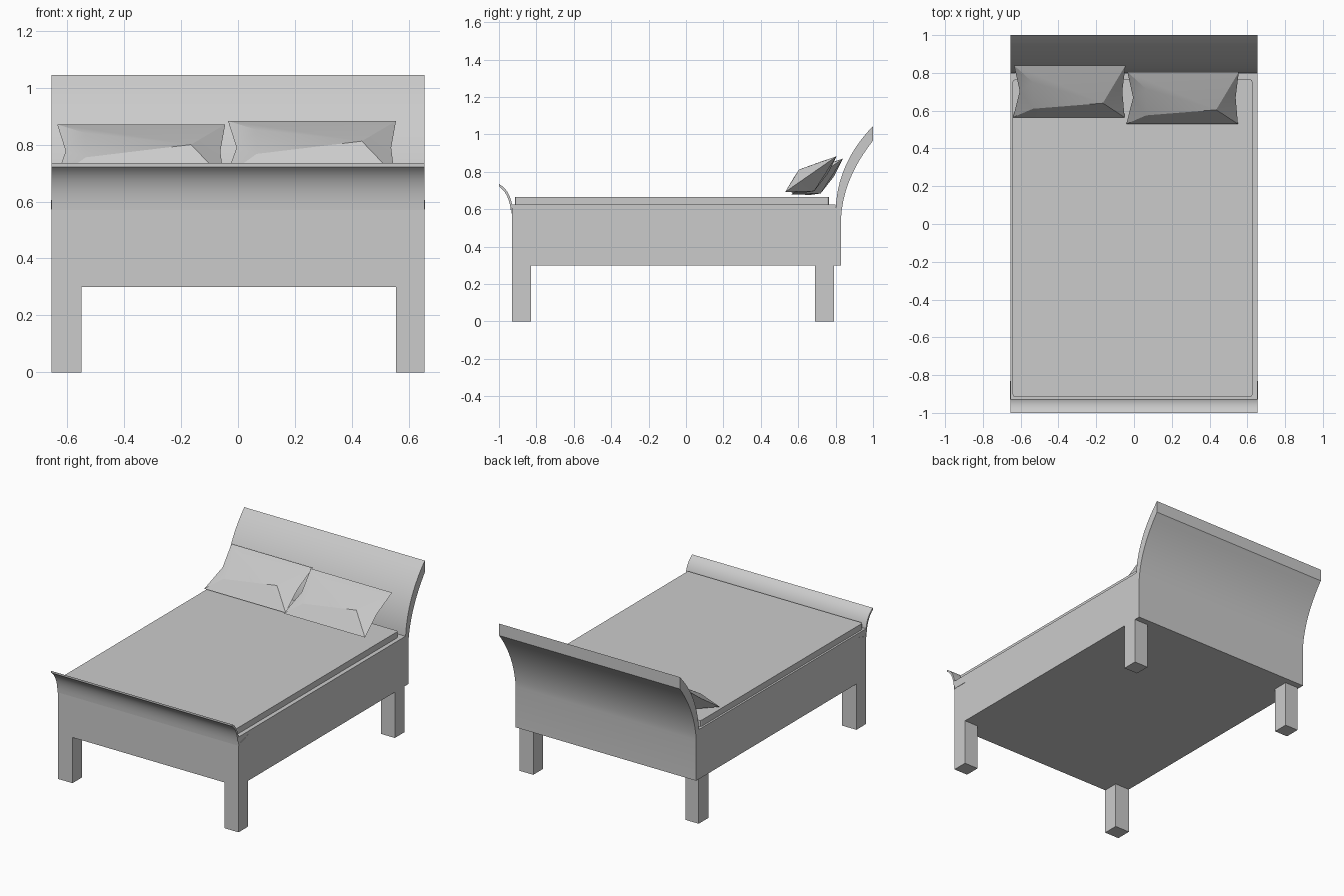
import bpy, bmesh, math
from mathutils import Vector

if "Cube" in bpy.data.objects:
    bpy.data.objects.remove(bpy.data.objects["Cube"], do_unlink=True)

grey = bpy.data.materials.new("plain light grey")
grey.use_nodes = True
COLOUR = (0.6, 0.6, 0.6, 1)
grey.diffuse_color = COLOUR
next(n for n in grey.node_tree.nodes
     if n.type == 'BSDF_PRINCIPLED').inputs["Base Color"].default_value = COLOUR

HALF = 0.655


def finish(name, bm, smooth=None):
    bmesh.ops.recalc_face_normals(bm, faces=bm.faces)
    mesh = bpy.data.meshes.new(name)
    bm.to_mesh(mesh)
    bm.free()
    mesh.materials.append(grey)
    ob = bpy.data.objects.new(name, mesh)
    bpy.context.collection.objects.link(ob)
    if smooth:
        bpy.ops.object.select_all(action='DESELECT')
        ob.select_set(True)
        bpy.context.view_layer.objects.active = ob
        bpy.ops.object.shade_smooth_by_angle(angle=math.radians(smooth))
    return ob


def box(name, x, y, z, corner=0):
    bm = bmesh.new()
    bmesh.ops.create_cube(bm, size=1)
    for v in bm.verts:
        v.co = [r[0] + (c + 0.5) * (r[1] - r[0]) for c, r in zip(v.co, (x, y, z))]
    if corner:
        upright = [e for e in bm.edges
                   if abs(e.verts[0].co.z - e.verts[1].co.z) > 0.01]
        bmesh.ops.bevel(bm, geom=upright, offset=corner, segments=2,
                        profile=0.5, affect='EDGES')
    return finish(name, bm)


def curve(a, b, c, steps=10):
    """Quadratic arc from a to c, pulled towards b."""
    a, b, c = Vector(a), Vector(b), Vector(c)
    ts = [i / steps for i in range(steps + 1)]
    return [a * (1 - t) ** 2 + b * 2 * t * (1 - t) + c * t * t for t in ts]


def panel(name, inner, outer, half=HALF):
    """Strip between two (y, z) lines, extruded across the bed."""
    bm = bmesh.new()
    rows = [[bm.verts.new((x, p[0], p[1])) for p in line]
            for line in (inner, outer) for x in (-half, half)]
    il, ir, ol, orr = rows
    for i in range(len(inner) - 1):
        for a, b in ((il, ir), (ol, orr), (il, ol), (ir, orr)):
            bm.faces.new((a[i], a[i + 1], b[i + 1], b[i]))
    for i in (0, -1):
        bm.faces.new((il[i], ir[i], orr[i], ol[i]))
    return finish(name, bm, 30)


# Frame and mattress
box("bed_frame", (-HALF, HALF), (-0.93, 0.80), (0.30, 0.625))
box("mattress", (-0.642, 0.627), (-0.915, 0.765), (0.625, 0.665), 0.012)

# Legs
for side, x in (("right", (-HALF, -0.55)), ("left", (0.555, HALF))):
    box("front_leg_" + side, x, (-0.93, -0.83), (0, 0.30))
    back_x = (max(x[0], -0.645), x[1])
    box("back_leg_" + side, back_x, (0.69, 0.79), (0, 0.30))

# Headboard: flat below, flared backwards above
panel("headboard",
      [Vector((0.80, 0.30))] + curve((0.80, 0.60), (0.81, 0.85), (1.0, 1.045)),
      [Vector((0.83, 0.30))] + curve((0.83, 0.567), (0.845, 0.77), (1.0, 0.967)))

# Footboard: small flare towards the front, with a wedge behind it
panel("footboard",
      curve((-0.93, 0.625), (-0.945, 0.705), (-1.0, 0.735)),
      curve((-0.935, 0.57), (-0.94, 0.68), (-1.0, 0.722)))
panel("footboard_wedge", [(-0.93, 0.57), (-0.83, 0.57)],
      [(-0.93, 0.575), (-0.83, 0.605)], HALF + 0.002)


def pillow(name, dx, dy, dz):
    """Pinched cushion leaning back; u runs up the slope, n is its thickness."""
    bm = bmesh.new()
    up, normal = Vector((0, 0.82, 0.57)), Vector((0, -0.57, 0.82))
    base = Vector((dx, 0.565 + dy, 0.68 + dz))

    def vert(x, u, n):
        return bm.verts.new(base + Vector((x, 0, 0)) + up * u + normal * n)

    tl, tr = vert(-0.635, 0.335, 0), vert(-0.045, 0.335, 0)
    bl, br = vert(-0.64, 0, 0), vert(-0.05, 0, 0)
    l, r = vert(-0.605, 0.17, 0), vert(-0.062, 0.17, 0)
    front = (0.026, 0.036, 0.056)
    back = (-0.05, -0.06, -0.085)
    for na, nb, nc in (front, back):
        a, b, c = vert(-0.535, 0.243, na), vert(-0.535, 0.08, nb), vert(-0.165, 0.13, nc)
        for f in ((tl, a, c), (tl, c, tr), (a, b, c), (b, bl, br), (b, br, c),
                  (tl, l, a), (l, b, a), (l, bl, b), (tr, c, r), (r, c, br)):
            bm.faces.new(f)
    return finish(name, bm, 25)


pillow("pillow_right", 0, 0, 0)
pillow("pillow_left", 0.60, -0.035, 0.012)
